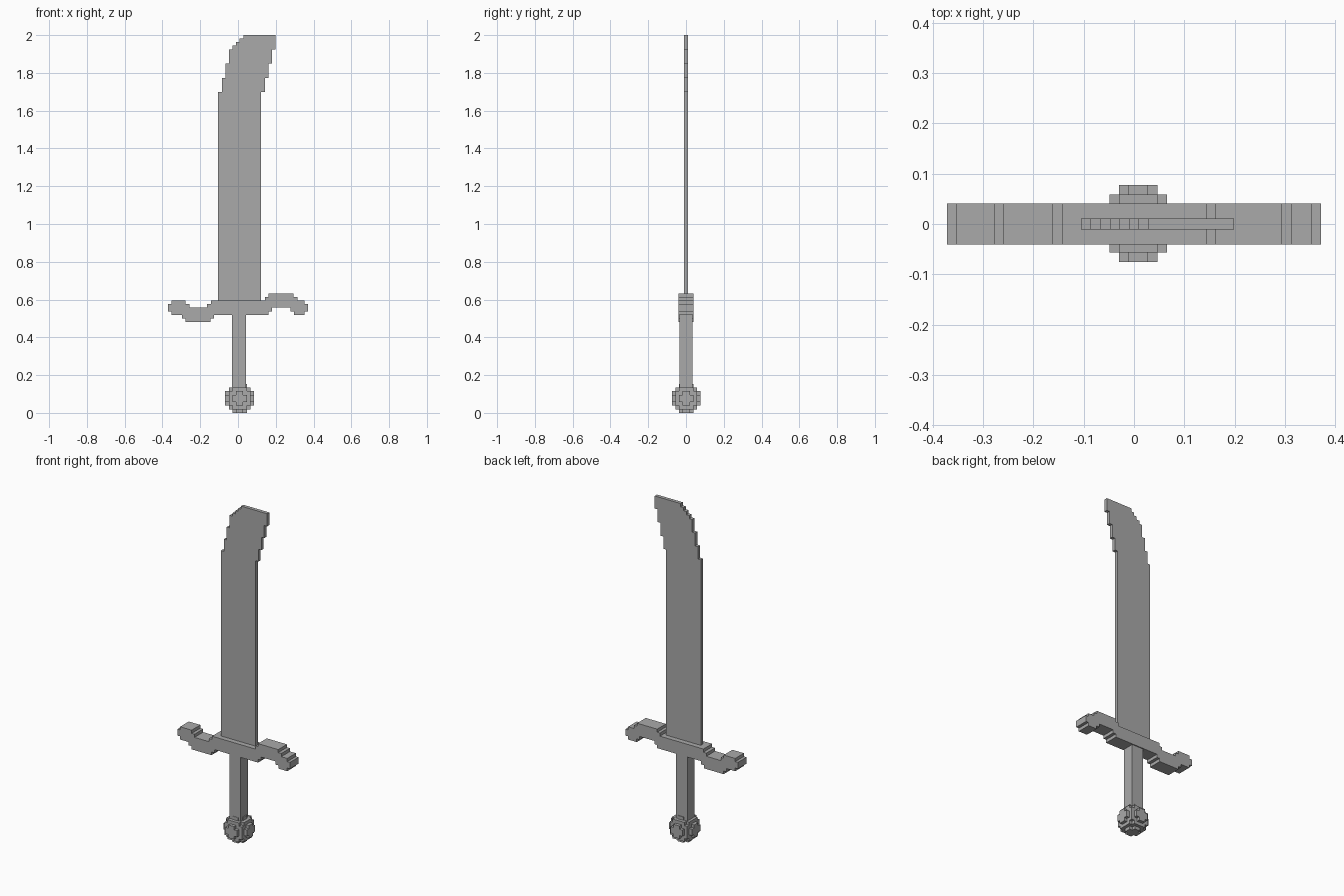
import bpy, bmesh
from itertools import product
from mathutils import Vector

if "Cube" in bpy.data.objects:
    bpy.data.objects.remove(bpy.data.objects["Cube"])

grey = bpy.data.materials.new("plain grey")
grey.diffuse_color = (0.4, 0.4, 0.4, 1)
grey.use_nodes = True
grey.node_tree.nodes["Principled BSDF"].inputs["Base Color"].default_value = grey.diffuse_color


def finish(name, bm):
    bmesh.ops.recalc_face_normals(bm, faces=bm.faces)
    mesh = bpy.data.meshes.new(name)
    bm.to_mesh(mesh)
    bm.free()
    mesh.materials.append(grey)
    obj = bpy.data.objects.new(name, mesh)
    bpy.context.collection.objects.link(obj)


def extrude_profile(name, points, y0, y1):
    """Extrude an outline in the xz plane from y0 to y1."""
    bm = bmesh.new()
    face = bm.faces.new([bm.verts.new((x, y0, z)) for x, z in points])
    new = bmesh.ops.extrude_face_region(bm, geom=[face])["geom"]
    verts = [v for v in new if isinstance(v, bmesh.types.BMVert)]
    bmesh.ops.translate(bm, verts=verts, vec=(0, y1 - y0, 0))
    finish(name, bm)


def stairs(start, steps):
    """Stepped line: for each (x, z) go across to x, then up or down to z."""
    pts, z = [], start
    for x, znext in steps:
        pts += [(x, z), (x, znext)]
        z = znext
    return pts


# Blade: straight body, stepped curve towards the tip
left = stairs(0.595, [(-0.105, 1.70), (-0.086, 1.773), (-0.067, 1.85), (-0.048, 1.925),
                      (-0.029, 1.944), (-0.01, 1.963), (0.009, 1.981), (0.028, 2.0)])
right = stairs(2.0, [(0.199, 1.925), (0.18, 1.85), (0.161, 1.773), (0.142, 1.70), (0.123, 0.595)])
extrude_profile("blade", left + right, -0.0105, 0.0105)

# Crossguard: stepped S shape
top = stairs(0.538, [(-0.371, 0.576), (-0.353, 0.595), (-0.277, 0.576), (-0.258, 0.557),
                     (-0.163, 0.576), (-0.143, 0.595), (0.143, 0.614), (0.161, 0.632),
                     (0.294, 0.614), (0.314, 0.595), (0.353, 0.576), (0.371, 0.538)])
bottom = stairs(0.538, [(0.353, 0.519), (0.296, 0.538), (0.277, 0.557), (0.18, 0.538),
                        (0.161, 0.519), (-0.127, 0.5), (-0.146, 0.481), (-0.277, 0.5),
                        (-0.296, 0.519), (-0.353, 0.538)])
extrude_profile("crossguard", top + bottom, -0.041, 0.041)

# Grip
extrude_profile("grip", [(-0.033, 0.13), (0.042, 0.13), (0.042, 0.519), (-0.033, 0.519)],
                -0.035, 0.035)

# Pommel: ball of small cubes, outer faces only
CELL, CENTRE = 0.0191, Vector((0.0085, 0.001, 0.0765))
half = [i + 0.5 for i in range(-4, 4)]
cells = {c for c in product(half, repeat=3) if sum(a * a for a in c) < 16}
bm = bmesh.new()
for c in cells:
    for axis, sign in product(range(3), (-1, 1)):
        n = list(c)
        n[axis] += sign
        if tuple(n) in cells:
            continue
        corners = []
        for a, b in ((-0.5, -0.5), (0.5, -0.5), (0.5, 0.5), (-0.5, 0.5)):
            p = Vector(c)
            p[axis] += sign / 2
            p[(axis + 1) % 3] += a
            p[(axis + 2) % 3] += b
            corners.append(bm.verts.new(CENTRE + p * CELL))
        bm.faces.new(corners if sign > 0 else corners[::-1])
bmesh.ops.remove_doubles(bm, verts=bm.verts, dist=0.001)
finish("pommel", bm)
